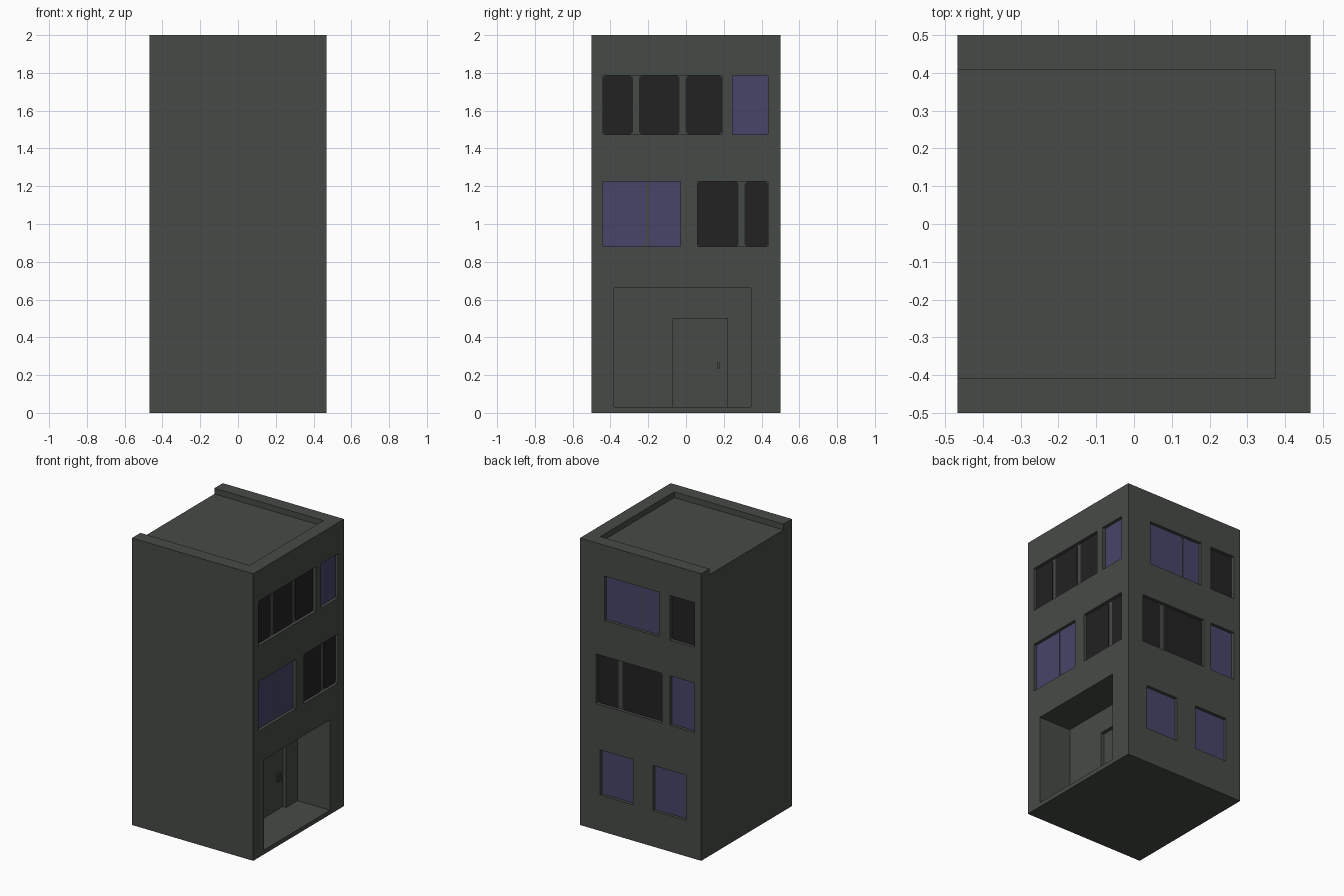
import bpy, bmesh

if "Cube" in bpy.data.objects:
    bpy.data.objects.remove(bpy.data.objects["Cube"])

XF, YF, REC = 0.4675, 0.5, 0.025      # half sizes, window recess depth


def material(name, rgb):
    m = bpy.data.materials.new(name)
    m.diffuse_color = (*rgb, 1)
    m.use_nodes = True
    m.node_tree.nodes["Principled BSDF"].inputs["Base Color"].default_value = m.diffuse_color
    return m


WALL = material("wall_grey_green", (0.062, 0.070, 0.062))
BLACK = material("dark_pane", (0.016, 0.016, 0.016))
BLUE = material("blue_glass", (0.061, 0.060, 0.138))


def make(name, bm, mat):
    bmesh.ops.recalc_face_normals(bm, faces=bm.faces)
    me = bpy.data.meshes.new(name)
    bm.to_mesh(me)
    bm.free()
    me.materials.append(mat)
    ob = bpy.data.objects.new(name, me)
    bpy.context.collection.objects.link(ob)
    return ob


def add_box(bm, lo, hi):
    vs = bmesh.ops.create_cube(bm, size=1)["verts"]
    for v in vs:
        for i in range(3):
            v.co[i] = lo[i] if v.co[i] < 0 else hi[i]


def wall_point(side, u, z, d):
    """Point at depth d behind the street (x) or rear (y) wall."""
    return (XF - d, u, z) if side == "x" else (u, YF - d, z)


def add_wall_box(bm, side, u0, u1, z0, z1, d0, d1):
    a, b = wall_point(side, u0, z0, d0), wall_point(side, u1, z1, d1)
    add_box(bm, [min(p) for p in zip(a, b)], [max(p) for p in zip(a, b)])


def add_pane(bm, side, u0, u1, z0, z1, c):
    """Thin plate at the back of a window recess, corners cut by c."""
    if c:
        pts = [(u0 + c, z0), (u1 - c, z0), (u1, z0 + c), (u1, z1 - c),
               (u1 - c, z1), (u0 + c, z1), (u0, z1 - c), (u0, z0 + c)]
    else:
        pts = [(u0, z0), (u1, z0), (u1, z1), (u0, z1)]
    rings = [[bm.verts.new(wall_point(side, u, z, d)) for u, z in pts]
             for d in (REC - 0.003, REC + 0.003)]
    bm.faces.new(rings[0])
    bm.faces.new(rings[1][::-1])
    n = len(pts)
    for i in range(n):
        j = (i + 1) % n
        bm.faces.new((rings[0][i], rings[1][i], rings[1][j], rings[0][j]))


# side, u0, u1, z0, z1, mullion centres, blue?
WINDOWS = [
    ("x", -0.44, 0.19, 1.475, 1.785, [-0.265, -0.018], False),
    ("x", 0.245, 0.435, 1.475, 1.785, [], True),
    ("x", -0.44, -0.03, 0.88, 1.225, [-0.205], True),
    ("x", 0.06, 0.435, 0.88, 1.225, [0.295], False),
    ("y", -0.14, 0.28, 1.475, 1.785, [0.0], True),
    ("y", -0.415, -0.225, 1.475, 1.785, [], False),
    ("y", -0.165, 0.345, 0.88, 1.225, [0.17], False),
    ("y", -0.415, -0.225, 0.88, 1.225, [], True),
    ("y", 0.06, 0.312, 0.25, 0.565, [], True),
    ("y", -0.35, -0.095, 0.25, 0.565, [], True),
]

# building block
bm = bmesh.new()
add_box(bm, (-XF, -YF, 0), (XF, YF, 2))
building = make("building", bm, WALL)

# cutters: roof well, porch and window recesses, then the door niche
main_cut = bmesh.new()
add_box(main_cut, (-1, -0.407, 1.96), (0.375, 0.408, 2.2))
add_wall_box(main_cut, "x", -0.38, 0.345, 0.03, 0.66, -0.1, 0.25)
for side, u0, u1, z0, z1, _, _ in WINDOWS:
    add_wall_box(main_cut, side, u0, u1, z0, z1, -0.05, REC)
door_cut = bmesh.new()
add_wall_box(door_cut, "x", -0.07, 0.22, 0.03, 0.50, 0.2, 0.275)
for name, bm in (("opening_cutter", main_cut), ("door_cutter", door_cut)):
    cutter = make(name, bm, WALL)
    cutter.hide_render = True
    mod = building.modifiers.new(name, "BOOLEAN")
    mod.operation, mod.solver, mod.object = "DIFFERENCE", "EXACT", cutter
    bpy.context.view_layer.objects.active = building
    bpy.ops.object.modifier_apply(modifier=mod.name)
    bpy.data.objects.remove(cutter)

# window panes, split at the mullions
for k, (side, u0, u1, z0, z1, mullions, blue) in enumerate(WINDOWS):
    half = 0.006 if blue else 0.016
    starts = [u0] + [m + half for m in mullions]
    ends = [m - half for m in mullions] + [u1]
    bm = bmesh.new()
    for a, b in zip(starts, ends):
        add_pane(bm, side, a, b, z0, z1, 0 if blue else 0.012)
    make(f"window_{k}", bm, BLUE if blue else BLACK)

# door handle: plate, two stems and a grip
bm = bmesh.new()
add_wall_box(bm, "x", 0.154, 0.186, 0.222, 0.28, 0.268, 0.28)
for z in (0.235, 0.26):
    add_wall_box(bm, "x", 0.165, 0.175, z, z + 0.008, 0.25, 0.27)
add_wall_box(bm, "x", 0.163, 0.177, 0.235, 0.268, 0.245, 0.252)
make("door_handle", bm, WALL)
